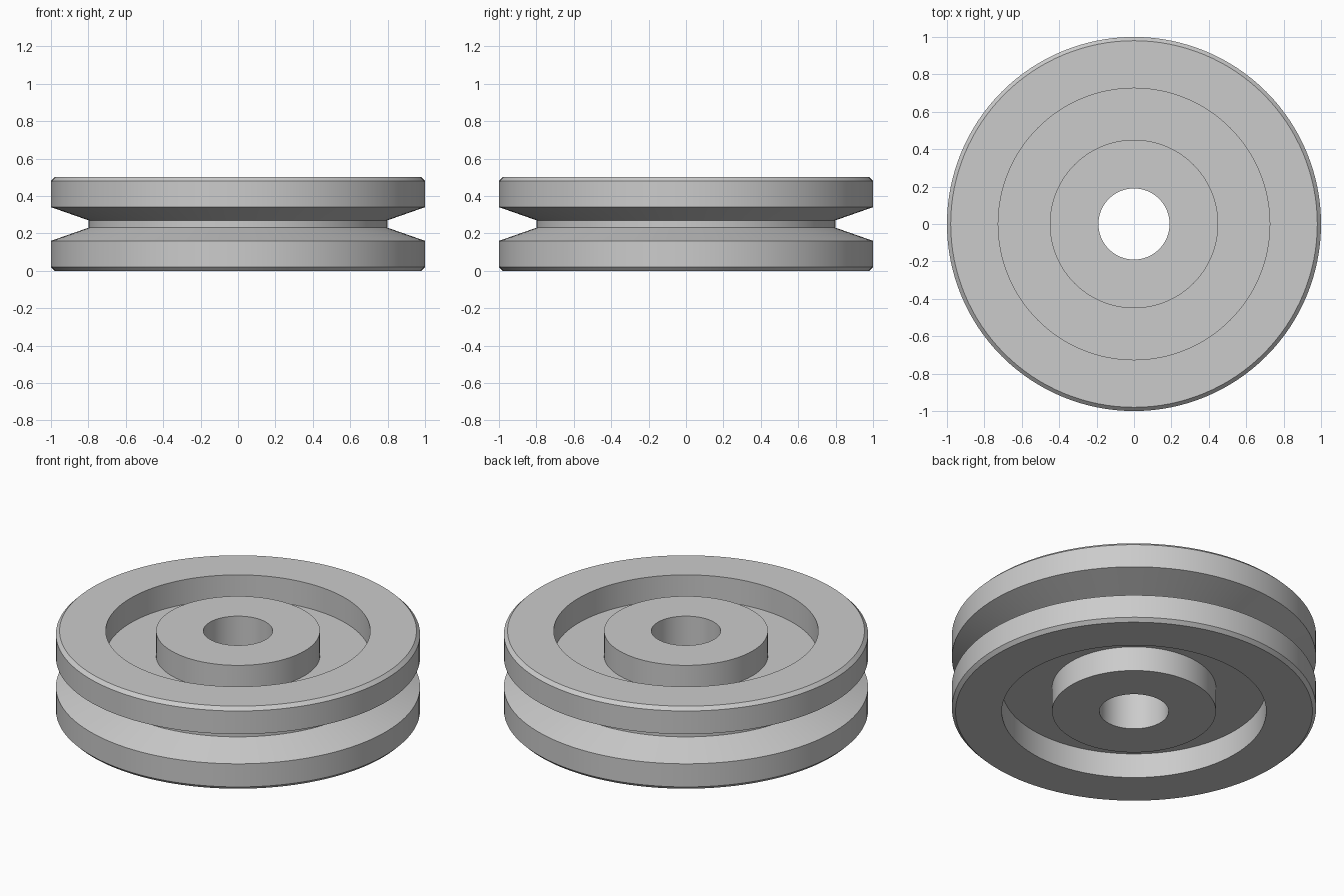
import bpy
import bmesh
import math

cube = bpy.data.objects.get("Cube")
if cube:
    bpy.data.objects.remove(cube, do_unlink=True)

SEGMENTS = 128
HALF_HEIGHT = 0.25

# One plain grey for the whole wheel
grey = bpy.data.materials.new("light_grey")
grey.use_nodes = True
colour = (0.6, 0.6, 0.6, 1)
grey.diffuse_color = colour
grey.node_tree.nodes["Principled BSDF"].inputs["Base Color"].default_value = colour

# Upper half of the section as (radius, height above the middle):
# bore, hub, recess, rim, chamfer, belt groove
upper = [
    (0.19, 0.25), (0.45, 0.25),
    (0.45, 0.10), (0.726, 0.10),
    (0.726, 0.25), (0.98, 0.25),
    (1.0, 0.23), (1.0, 0.09), (0.8, 0.02),
]
section = upper + [(r, -h) for r, h in reversed(upper)]

# Revolve the closed section around the vertical axis
bm = bmesh.new()
rings = []
for r, h in section:
    ring = []
    for i in range(SEGMENTS):
        a = math.tau * i / SEGMENTS
        ring.append(bm.verts.new((r * math.cos(a), r * math.sin(a), h + HALF_HEIGHT)))
    rings.append(ring)
for k, ring in enumerate(rings):
    following = rings[(k + 1) % len(rings)]
    for i in range(SEGMENTS):
        j = (i + 1) % SEGMENTS
        bm.faces.new((ring[i], ring[j], following[j], following[i]))
bmesh.ops.recalc_face_normals(bm, faces=bm.faces)

mesh = bpy.data.meshes.new("pulley_wheel")
bm.to_mesh(mesh)
bm.free()
mesh.materials.append(grey)
wheel = bpy.data.objects.new("pulley_wheel", mesh)
bpy.context.collection.objects.link(wheel)

# Smooth round walls, crisp rims and chamfers
bpy.ops.object.select_all(action="DESELECT")
wheel.select_set(True)
bpy.context.view_layer.objects.active = wheel
bpy.ops.object.shade_smooth_by_angle(angle=math.radians(15))
